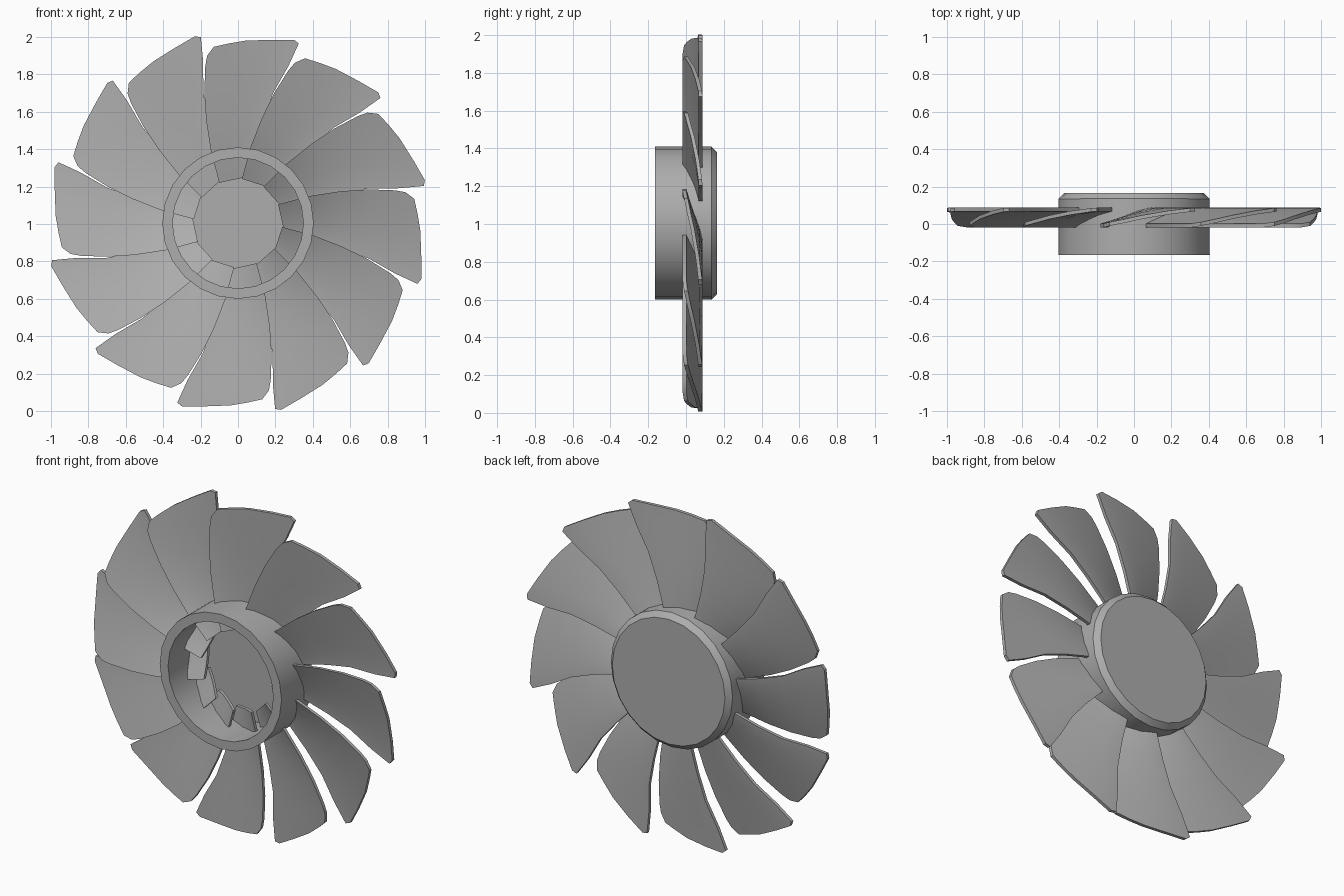
import bpy, bmesh, math
from mathutils import Vector, Matrix

old = bpy.data.objects.get("Cube")
if old:
    bpy.data.objects.remove(old)

CENTRE = Vector((0, 0, 1.005))
BLADES = 12

grey = bpy.data.materials.new("plain grey")
grey.use_nodes = True
colour = (0.42, 0.42, 0.42, 1)
grey.diffuse_color = colour
grey.node_tree.nodes["Principled BSDF"].inputs["Base Color"].default_value = colour


def finish(bm, name, angle):
    """Turn a bmesh into a smooth-shaded object with sharp edges kept."""
    bmesh.ops.recalc_face_normals(bm, faces=bm.faces)
    mesh = bpy.data.meshes.new(name)
    bm.to_mesh(mesh)
    bm.free()
    mesh.materials.append(grey)
    obj = bpy.data.objects.new(name, mesh)
    obj.location = CENTRE
    bpy.context.collection.objects.link(obj)
    bpy.ops.object.select_all(action='DESELECT')
    obj.select_set(True)
    bpy.context.view_layer.objects.active = obj
    bpy.ops.object.shade_smooth_by_angle(angle=math.radians(angle))
    return obj


# Hub: a cup open to the front, with a chamfered back rim
profile = [(0, 0.125), (0.35, 0.125), (0.35, -0.165), (0.405, -0.165),
           (0.405, 0.135), (0.375, 0.165), (0, 0.165)]
bm = bmesh.new()
ring = [bm.verts.new((r, y, 0)) for r, y in profile]
edges = [bm.edges.new(pair) for pair in zip(ring, ring[1:])]
bmesh.ops.spin(bm, geom=ring + edges, cent=(0, 0, 0), axis=(0, 1, 0),
               angle=math.tau, steps=24)
bmesh.ops.remove_doubles(bm, verts=bm.verts, dist=0.0005)
finish(bm, "hub", 30)

# Blade outline, root to tip: leading and trailing edge points as (x, z)
leading = [(-0.10, 0.215), (-0.145, 0.385), (-0.17, 0.55), (-0.18, 0.70), (-0.175, 0.84)]
trailing = [(0.06, 0.25), (0.095, 0.41), (0.135, 0.55), (0.19, 0.70), (0.27, 0.84)]
tip = [(-0.165, 0.895), (-0.13, 0.942), (-0.05, 0.96), (0.04, 0.975),
       (0.18, 0.98), (0.30, 0.98), (0.325, 0.96)]
across = [0, 0.07, 0.22, 0.42, 0.70, 0.94, 1]


def pitch(u):
    """Depth across the blade: steeper at the leading edge."""
    return -0.018 + 0.085 * (1 - (1 - u) ** 1.35)


def blade(index):
    bm = bmesh.new()
    rows = [[Vector(a).lerp(Vector(b), u) for u in across]
            for a, b in zip(leading, trailing)]
    rows.append([Vector(p) for p in tip])
    grid = [[bm.verts.new((p.x, pitch(u), p.y)) for p, u in zip(row, across)]
            for row in rows]
    for low, high in zip(grid, grid[1:]):
        for i in range(len(across) - 1):
            bm.faces.new((low[i], low[i + 1], high[i + 1], high[i]))
    # Give the sheet its thickness, then turn it to its place
    extruded = bmesh.ops.extrude_face_region(bm, geom=bm.faces[:], use_keep_orig=True)
    moved = [g for g in extruded["geom"] if isinstance(g, bmesh.types.BMVert)]
    bmesh.ops.translate(bm, verts=moved, vec=(0, 0.02, 0))
    turn = Matrix.Rotation(math.tau * index / BLADES, 4, 'Y')
    bmesh.ops.transform(bm, matrix=turn, verts=bm.verts)
    finish(bm, f"blade_{index + 1}", 35)


for n in range(BLADES):
    blade(n)
